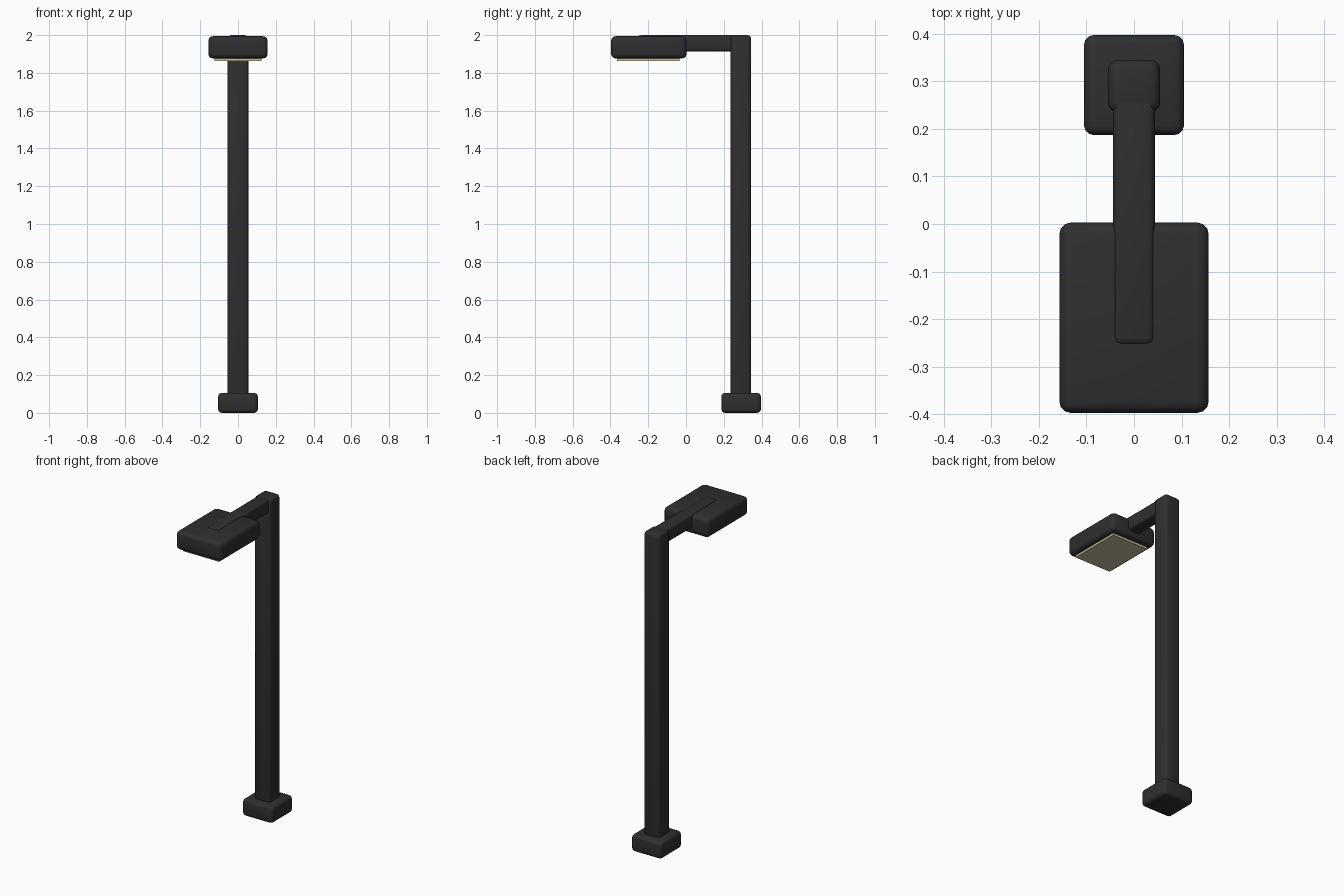
import bpy

cube = bpy.data.objects.get("Cube")
if cube:
    bpy.data.objects.remove(cube, do_unlink=True)


def make_material(name, rgb):
    mat = bpy.data.materials.new(name)
    mat.use_nodes = True
    color = (*rgb, 1.0)
    mat.diffuse_color = color
    mat.node_tree.nodes["Principled BSDF"].inputs["Base Color"].default_value = color
    return mat


def rounded_box(name, low, high, radius, mat, segments=3):
    """Box between two corners, with rounded edges."""
    center = [(a + b) / 2 for a, b in zip(low, high)]
    bpy.ops.mesh.primitive_cube_add(size=1, location=center)
    obj = bpy.context.object
    obj.name = name
    obj.scale = [b - a for a, b in zip(low, high)]
    bpy.ops.object.transform_apply(location=False, rotation=False, scale=True)
    obj.data.materials.append(mat)
    if radius:
        bevel = obj.modifiers.new("rounded_edges", "BEVEL")
        bevel.width = radius
        bevel.segments = segments
        bpy.ops.object.modifier_apply(modifier=bevel.name)
        bpy.ops.object.shade_smooth_by_angle()
    return obj


black = make_material("black metal", (0.028, 0.028, 0.028))
cream = make_material("warm lamp panel", (0.6, 0.52, 0.35))

# Foot and upright
rounded_box("base", (-0.105, 0.187, 0), (0.105, 0.397, 0.106), 0.02, black)
rounded_box("pole", (-0.055, 0.235, 0.05), (0.055, 0.345, 2.0), 0.02, black)

# Arm reaching forward over the lamp head
rounded_box("arm", (-0.044, -0.255, 1.912), (0.044, 0.31, 2.0), 0.016, black)

# Lamp head with its light panel underneath
rounded_box("lamp_head", (-0.157, -0.397, 1.877), (0.157, 0.003, 1.994), 0.024, black)
rounded_box("light_panel", (-0.125, -0.366, 1.864), (0.125, -0.034, 1.885), 0, cream)
